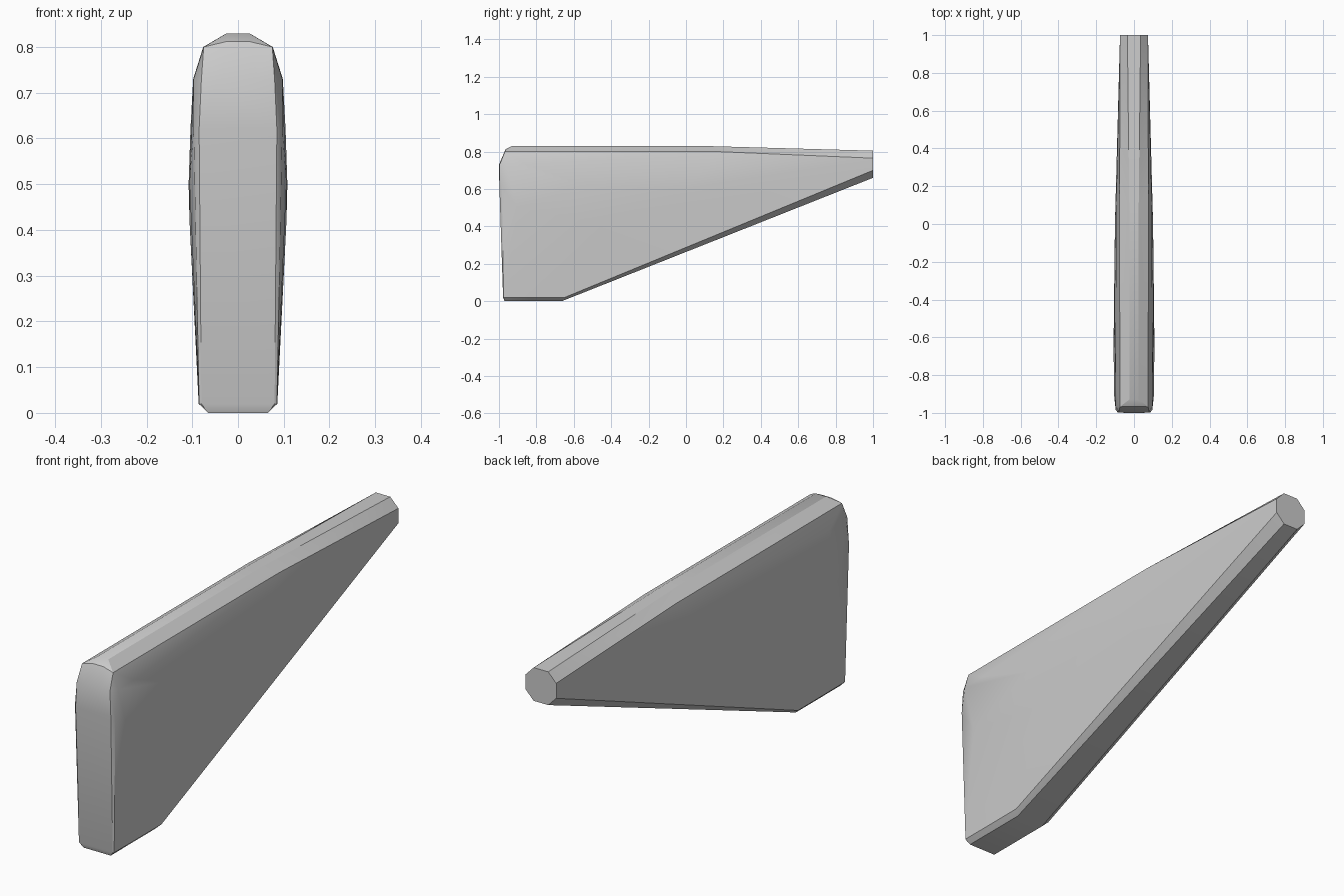
import bpy, bmesh

if "Cube" in bpy.data.objects:
    bpy.data.objects.remove(bpy.data.objects["Cube"])

# Half-outline points (x, y, z); mirrored in x and wrapped in a convex skin
half = [
    # flat foot with small bevel
    (0.065, -0.97, 0.0), (0.065, -0.665, 0.0),
    (0.085, -0.975, 0.02), (0.086, -0.65, 0.02),
    # front face and rounded upper corner
    (0.08, -0.978, 0.02), (0.085, -0.998, 0.62), (0.097, -0.985, 0.62),
    (0.04, -1.0, 0.73), (0.08, -0.997, 0.73), (0.097, -0.965, 0.73),
    (0.075, -0.968, 0.80), (0.025, -0.965, 0.812), (0.025, -0.93, 0.83),
    # bulging sides
    (0.108, -0.62, 0.50), (0.106, -0.90, 0.50), (0.106, -0.45, 0.42),
    (0.104, -0.55, 0.62), (0.101, 0.0, 0.60), (0.098, -0.85, 0.73),
    # top ridge and shoulders
    (0.025, 0.10, 0.83), (0.076, 0.17, 0.80), (0.094, 0.1, 0.72),
    # octagonal tip
    (0.035, 1.0, 0.66), (0.074, 1.0, 0.70),
    (0.074, 1.0, 0.765), (0.035, 1.0, 0.805),
]

bm = bmesh.new()
for x, y, z in half:
    for s in (-1, 1):
        bm.verts.new((s * x, y, z))
res = bmesh.ops.convex_hull(bm, input=bm.verts)
inside = {v for v in res["geom_interior"] + res["geom_unused"]
          if isinstance(v, bmesh.types.BMVert) and not v.link_faces}
bmesh.ops.delete(bm, geom=list(inside), context='VERTS')
bmesh.ops.dissolve_limit(bm, angle_limit=0.005, verts=bm.verts, edges=bm.edges)
bmesh.ops.recalc_face_normals(bm, faces=bm.faces)

# tapered blade body
mesh = bpy.data.meshes.new("tapered_body")
bm.to_mesh(mesh)
bm.free()
body = bpy.data.objects.new("tapered_body", mesh)
bpy.context.collection.objects.link(body)
bpy.context.view_layer.objects.active = body
body.select_set(True)
bpy.ops.object.shade_smooth_by_angle(angle=0.5)
